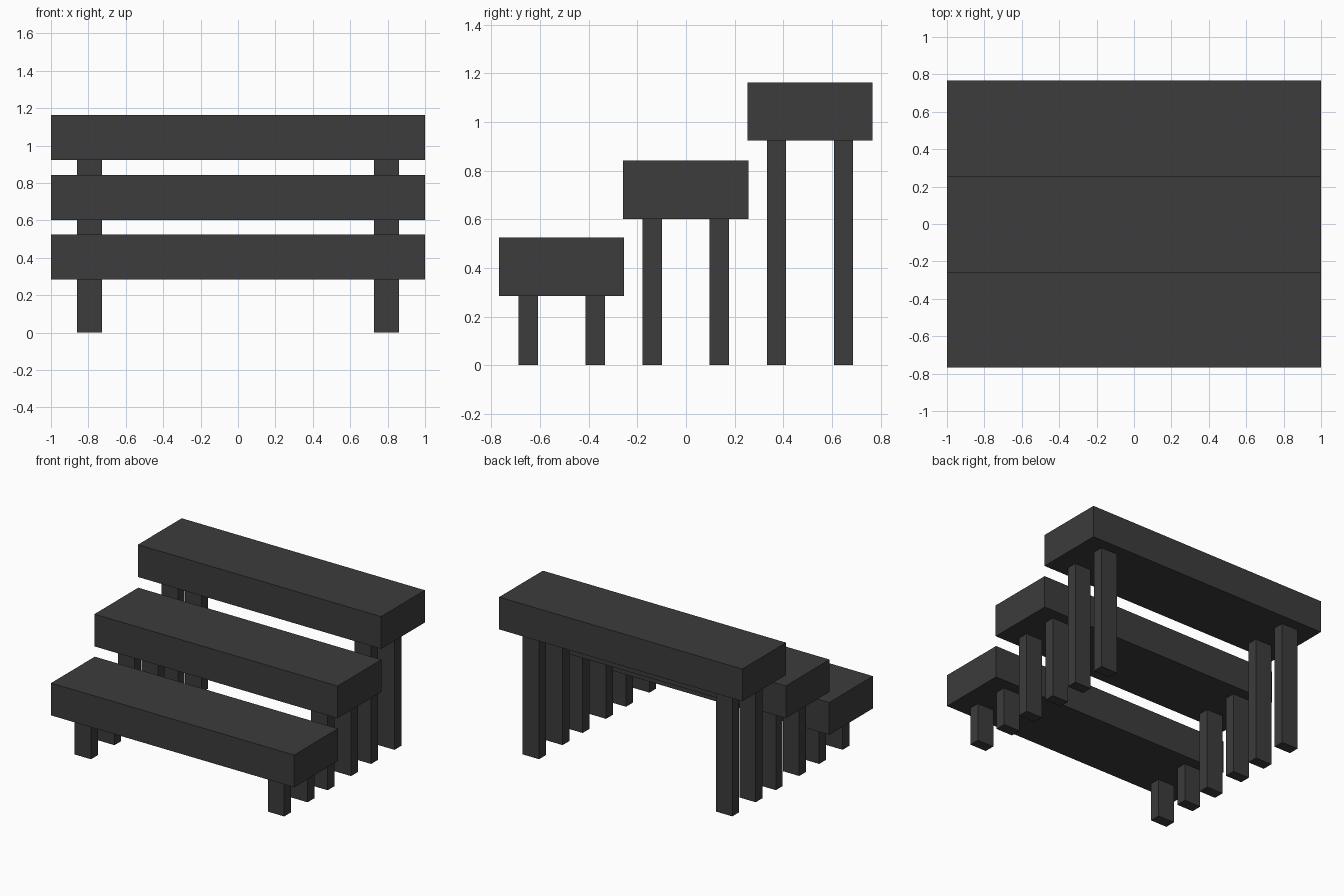
import bpy

if "Cube" in bpy.data.objects:
    bpy.data.objects.remove(bpy.data.objects["Cube"])

dark = bpy.data.materials.new("dark_grey")
dark.diffuse_color = (0.045, 0.045, 0.045, 1)
dark.use_nodes = True
dark.node_tree.nodes["Principled BSDF"].inputs["Base Color"].default_value = dark.diffuse_color


def box(name, x, y, z):
    """Box from (min, max) ranges on each axis."""
    bpy.ops.mesh.primitive_cube_add(size=1, location=[(a + b) / 2 for a, b in (x, y, z)])
    ob = bpy.context.object
    ob.name = name
    ob.scale = [b - a for a, b in (x, y, z)]
    bpy.ops.object.transform_apply(location=False, rotation=False, scale=True)
    ob.data.materials.append(dark)


LENGTH, DEPTH, THICK = 2.0, 0.514, 0.24
LEG_X = (0.727, 0.862)   # leg extent along x
LEG_HALF = 0.0395        # half leg width along y
LEG_OFFSET = 0.1375      # leg distance from step centre line

# Three steps, each a thick tread on four legs
for step, (yc, under) in {"lower": (-0.511, 0.284),
                          "middle": (-0.001, 0.602),
                          "upper": (0.510, 0.923)}.items():
    box(f"{step}_tread", (-LENGTH / 2, LENGTH / 2),
        (yc - DEPTH / 2, yc + DEPTH / 2), (under, under + THICK))
    for end, dy in (("front", -LEG_OFFSET), ("back", LEG_OFFSET)):
        ys = (yc + dy - LEG_HALF, yc + dy + LEG_HALF)
        box(f"{step}_{end}_right_leg", LEG_X, ys, (0, under))
        box(f"{step}_{end}_left_leg", (-LEG_X[1], -LEG_X[0]), ys, (0, under))
